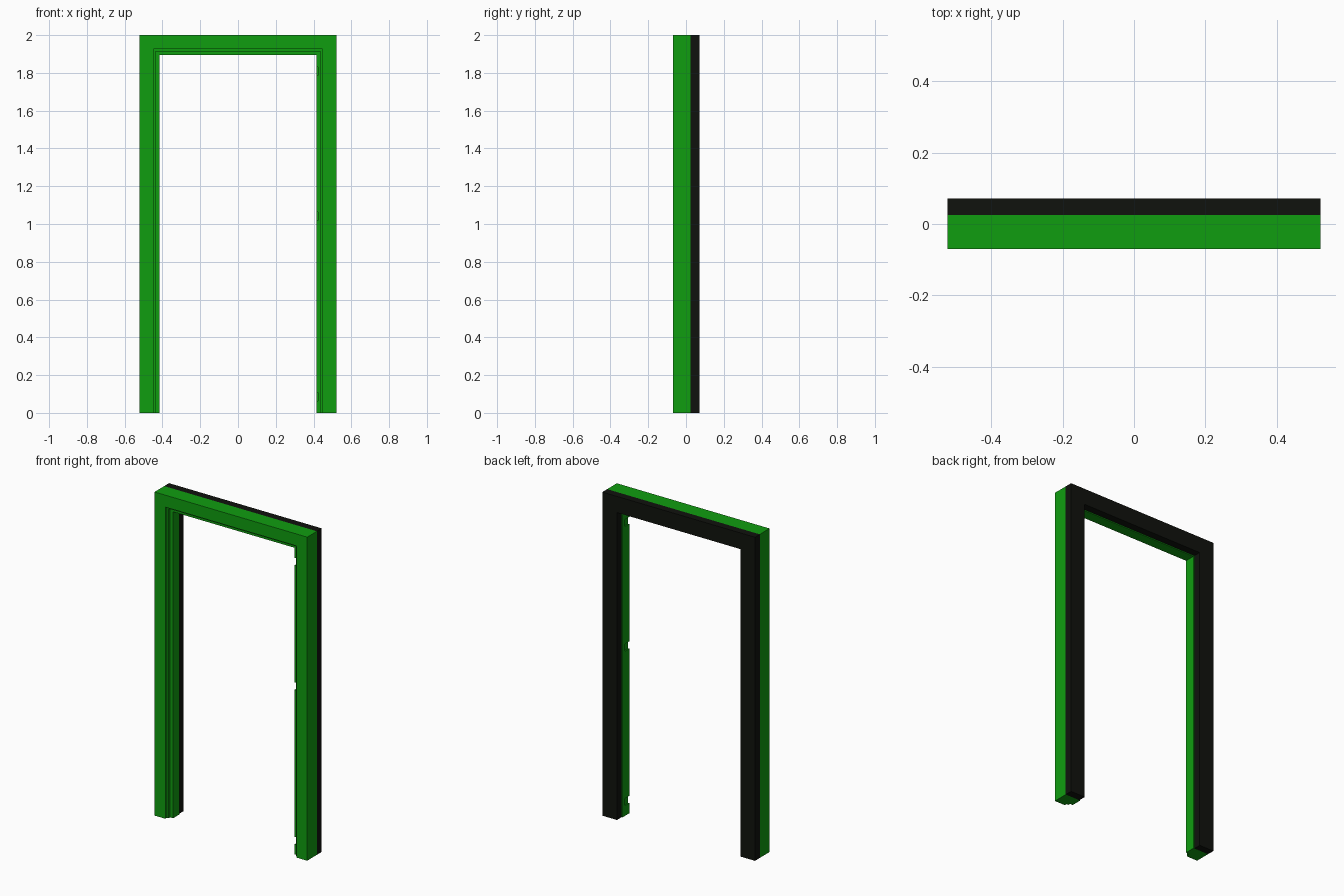
import bpy, bmesh

if "Cube" in bpy.data.objects:
    bpy.data.objects.remove(bpy.data.objects["Cube"])

HALF_W, HEIGHT = 0.522, 2.0


def material(name, color):
    m = bpy.data.materials.new(name)
    m.diffuse_color = color
    m.use_nodes = True
    m.node_tree.nodes["Principled BSDF"].inputs["Base Color"].default_value = m.diffuse_color
    return m


def finish(name, bm, mat=None):
    bmesh.ops.recalc_face_normals(bm, faces=bm.faces)
    me = bpy.data.meshes.new(name)
    bm.to_mesh(me)
    bm.free()
    ob = bpy.data.objects.new(name, me)
    bpy.context.collection.objects.link(ob)
    if mat:
        me.materials.append(mat)
    return ob


def frame(name, profile, mat):
    """Sweep an (inset, y) profile up, across and down with mitred corners."""
    stations = [
        lambda d, y: (-HALF_W + d, y, 0),
        lambda d, y: (-HALF_W + d, y, HEIGHT - d),
        lambda d, y: (HALF_W - d, y, HEIGHT - d),
        lambda d, y: (HALF_W - d, y, 0),
    ]
    bm = bmesh.new()
    rings = [[bm.verts.new(s(d, y)) for d, y in profile] for s in stations]
    n = len(profile)
    for a, b in zip(rings, rings[1:]):
        for i in range(n):
            j = (i + 1) % n
            bm.faces.new((a[i], a[j], b[j], b[i]))
    bm.faces.new(rings[0])
    bm.faces.new(rings[-1])
    return finish(name, bm, mat)


green = material("green_paint", (0.005, 0.34, 0.005, 1))
black = material("black_paint", (0.005, 0.006, 0.004, 1))

# Front casing with stepped inner rebates
front = frame("front_frame", [
    (0, -0.07), (0.074, -0.07), (0.074, -0.055), (0.086, -0.055),
    (0.086, -0.04), (0.106, -0.04), (0.106, 0.025), (0, 0.025)], green)

# Back casing, slightly narrower than the stop
frame("back_frame", [(0, 0.025), (0.1, 0.025), (0.1, 0.072), (0, 0.072)], black)

# Hinge mortises cut into the right jamb
for i, z in enumerate((0.085, 1.04, 1.81)):
    bm = bmesh.new()
    bmesh.ops.create_cube(bm, size=1)
    bmesh.ops.scale(bm, vec=(0.016, 0.05, 0.045), verts=bm.verts)
    bmesh.ops.translate(bm, vec=(0.416, -0.025, z), verts=bm.verts)
    cutter = finish(f"hinge_mortise_cutter_{i + 1}", bm)
    cutter.hide_render = True
    cutter.hide_viewport = True
    mod = front.modifiers.new(f"hinge_mortise_{i + 1}", 'BOOLEAN')
    mod.operation = 'DIFFERENCE'
    mod.solver = 'EXACT'
    mod.object = cutter
